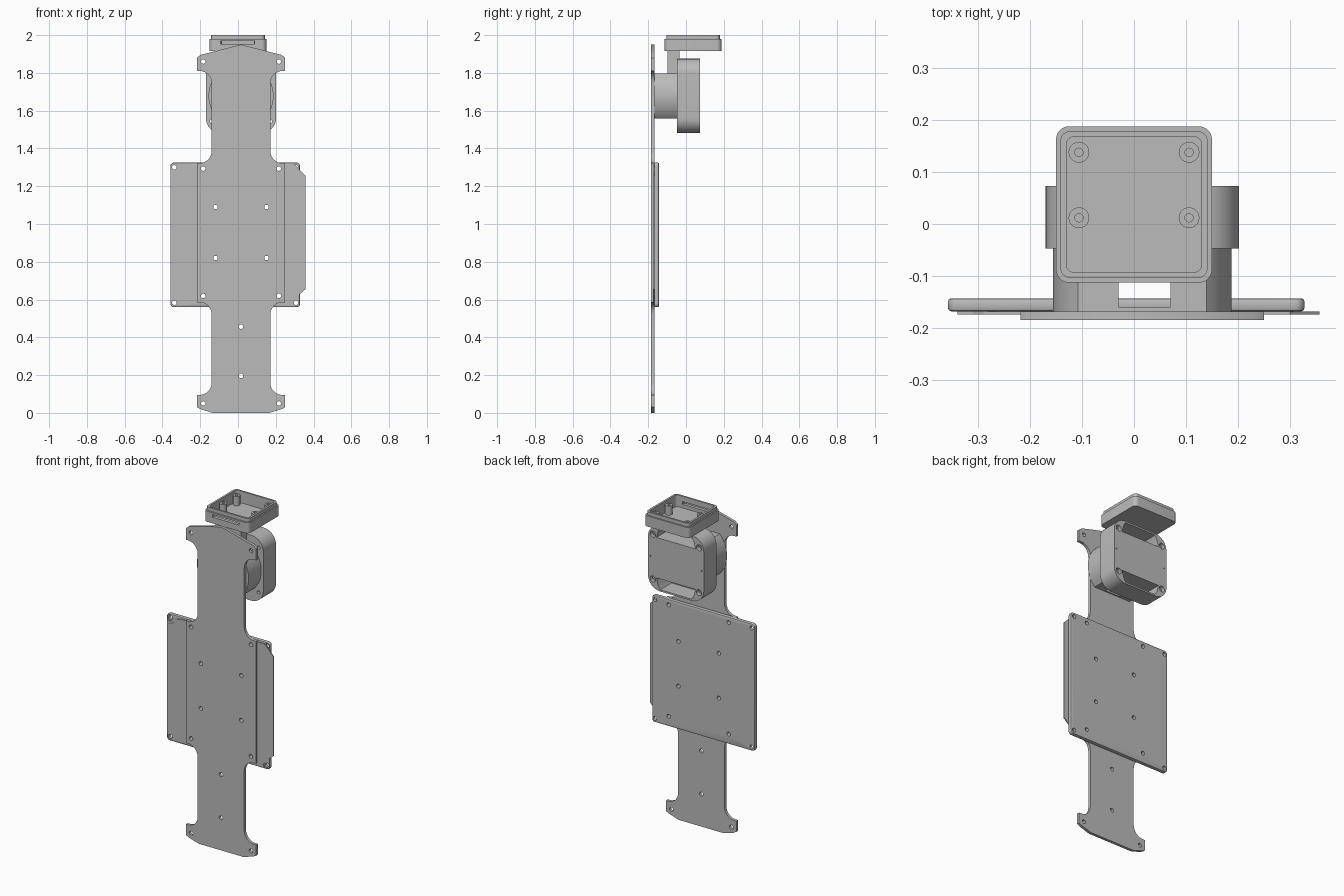
import bpy, bmesh
from math import radians, cos, sin

cube = bpy.data.objects.get("Cube")
if cube:
    bpy.data.objects.remove(cube, do_unlink=True)

grey = bpy.data.materials.new("plain grey")
grey.use_nodes = True
grey.diffuse_color = (0.5, 0.5, 0.5, 1)
grey.node_tree.nodes["Principled BSDF"].inputs["Base Color"].default_value = (0.5, 0.5, 0.5, 1)

CX, CZ = 0.016, 1.678      # plate centre line, housing centre height


def arc(cx, cz, r, start, end, steps=8):
    angles = [radians(start + (end - start) * i / steps) for i in range(steps + 1)]
    return [(cx + r * cos(a), cz + r * sin(a)) for a in angles]


def rounded(x0, x1, v0, v1, r):
    return (arc(x1 - r, v1 - r, r, 0, 90) + arc(x0 + r, v1 - r, r, 90, 180)
            + arc(x0 + r, v0 + r, r, 180, 270) + arc(x1 - r, v0 + r, r, 270, 360))


def rect(x0, x1, v0, v1):
    return [(x0, v0), (x1, v0), (x1, v1), (x0, v1)]


def circle(x, v, r, n=20):
    return arc(x, v, r, 0, 360, n)[:-1]


def prisms(name, outlines, lo, hi, axis="y", bevel=0):
    """Extrude each outline from lo to hi along the axis, as one object."""
    bm = bmesh.new()
    for pts in outlines:
        rings = []
        for d in (lo, hi):
            rings.append([bm.verts.new((u, d, v) if axis == "y" else (u, v, d)) for u, v in pts])
        a, b = rings
        bm.faces.new(a)
        bm.faces.new(b[::-1])
        for i in range(len(a)):
            j = (i + 1) % len(a)
            bm.faces.new((a[j], a[i], b[i], b[j]))
    bmesh.ops.recalc_face_normals(bm, faces=bm.faces)
    if bevel:
        rim = [e for e in bm.edges if e.calc_face_angle(0) > 1]
        bmesh.ops.bevel(bm, geom=rim, offset=bevel, segments=2, affect="EDGES", profile=0.5)
    mesh = bpy.data.meshes.new(name)
    bm.to_mesh(mesh)
    bm.free()
    mesh.materials.append(grey)
    obj = bpy.data.objects.new(name, mesh)
    bpy.context.collection.objects.link(obj)
    return obj


def cut(obj, outlines, lo, hi, axis="y"):
    """Subtract extruded outlines from an object and drop the cutter."""
    cutter = prisms("cutter", outlines, lo, hi, axis)
    cutter.hide_render = True
    mod = obj.modifiers.new("cut", "BOOLEAN")
    mod.operation, mod.solver, mod.object = "DIFFERENCE", "EXACT", cutter
    graph = bpy.context.evaluated_depsgraph_get()
    mesh = bpy.data.meshes.new_from_object(obj.evaluated_get(graph))
    obj.modifiers.clear()
    obj.data = mesh
    bpy.data.objects.remove(cutter, do_unlink=True)


# Front plate: half outline, mirrored about its centre line
half = [(0.15, 0), (0.215, 0.02), (0.234, 0.03), (0.234, 0.095)]
half += arc(0.22, 0.16, 0.065, 270, 180)
half += arc(0.22, 0.52, 0.065, 180, 90)
half += [(0.234, 0.585), (0.234, 1.322)]
half += arc(0.22, 1.387, 0.065, 270, 180)
half += arc(0.22, 1.745, 0.065, 180, 90)
half += [(0.234, 1.81), (0.234, 1.88), (0.215, 1.895)]
outline = ([(CX + u, z) for u, z in half] + [(CX, 1.95)]
           + [(CX - u, z) for u, z in reversed(half)])
plate = prisms("front_plate", [outline], -0.185, -0.168)
panel_holes = [(CX + s * u, z) for s in (-1, 1)
               for u, z in ((0.2, 1.293), (0.2, 0.62), (0.135, 1.09), (0.135, 0.82))]
end_holes = [(CX + s * 0.2, z) for s in (-1, 1) for z in (0.05, 1.86)]
end_holes += [(CX, 0.196), (CX, 0.456)]
cut(plate, [circle(x, z, 0.012) for x, z in panel_holes + end_holes], -0.2, -0.15)

# Rear panel with softened edges and corner holes
panel = prisms("rear_panel", [rounded(-0.358, 0.328, 0.56, 1.325, 0.018)],
               -0.168, -0.143, bevel=0.006)
corners = [(x, z) for x in (-0.337, 0.307) for z in (0.583, 1.3)]
cut(panel, [circle(x, z, 0.012) for x, z in panel_holes + corners], -0.2, -0.1)
# Shallow counterbores around the corner holes
cut(panel, [circle(x, z, 0.019) for x, z in corners], -0.2, -0.162)

# Thin cover sheet with clipped corners
sheet = prisms("cover_sheet", [[
    (-0.34, 0.62), (-0.31, 0.6), (-0.29, 0.575), (0.265, 0.575), (0.3, 0.605), (0.357, 0.655),
    (0.357, 1.255), (0.3, 1.315), (-0.26, 1.315), (-0.29, 1.305), (-0.31, 1.28),
    (-0.34, 1.265)]], -0.174, -0.168)
cut(sheet, [circle(x, z, 0.012) for x, z in panel_holes], -0.2, -0.15)

# Round mount, flat on top and bottom, with a vertical passage
mount_outline = (arc(CX, CZ, 0.172, -44, 44, 20) + arc(CX, CZ, 0.172, 136, 224, 20))
mount = prisms("round_mount", [mount_outline], -0.168, -0.046)
cut(mount, [rect(-0.03, 0.07, -0.16, -0.1)], 1.4, 1.9, "z")

# Housing with a slot above and below its middle block, and corner screw holes
housing = prisms("housing", [rounded(CX - 0.186, CX + 0.186, CZ - 0.197, CZ + 0.197, 0.08)],
                 -0.047, 0.073)
slots = []
for s in (-1, 1):
    slots.append([(CX + u, CZ + s * v) for u, v in
                  ((-0.13, 0.122), (0.13, 0.122), (0.118, 0.165), (0.105, 0.187),
                   (-0.105, 0.187), (-0.118, 0.165))])
cut(housing, slots, -0.035, 0.1)
screws = [(CX + sx * 0.154, CZ + sz * 0.135) for sx in (-1, 1) for sz in (-1, 1)]
cut(housing, [circle(x, z, 0.018) for x, z in screws], 0.05, 0.1)
cut(housing, [circle(x, z, 0.01) for x, z in screws], -0.1, 0.1)
cut(housing, [circle(CX + s * 0.17, CZ, 0.004, 10) for s in (-1, 1)], 0.06, 0.1)

# Neck joining the mount to the tray
prisms("neck", [rect(-0.05, 0.09, -0.098, -0.034)], 1.79, 1.917, "z")

# Open tray with a stepped rim and a slot in its front wall
tray = prisms("tray", [rounded(-0.15, 0.15, -0.113, 0.188, 0.025)], 1.915, 1.979, "z")
cut(tray, [rounded(-0.13, 0.13, -0.093, 0.168, 0.015)], 1.93, 2.1, "z")
cut(tray, [rect(-0.092, 0.087, 1.952, 1.968)], -0.2, -0.05)
rim = prisms("tray_rim", [rounded(-0.142, 0.142, -0.104, 0.179, 0.02)], 1.979, 2.0, "z")
cut(rim, [rounded(-0.13, 0.13, -0.093, 0.168, 0.015)], 1.9, 2.1, "z")

# Screw posts inside the tray
posts_at = [(x, y) for x in (-0.106, 0.106) for y in (0.012, 0.138)]
posts = prisms("tray_posts", [circle(x, y, 0.02) for x, y in posts_at], 1.929, 1.985, "z")
cut(posts, [circle(x, y, 0.008) for x, y in posts_at], 1.94, 2.1, "z")

# Smooth the curved walls and keep the edges sharp
for obj in (plate, panel, mount, housing, tray, rim, posts):
    bpy.ops.object.select_all(action="DESELECT")
    obj.select_set(True)
    bpy.context.view_layer.objects.active = obj
    bpy.ops.object.shade_smooth_by_angle(angle=radians(30))
